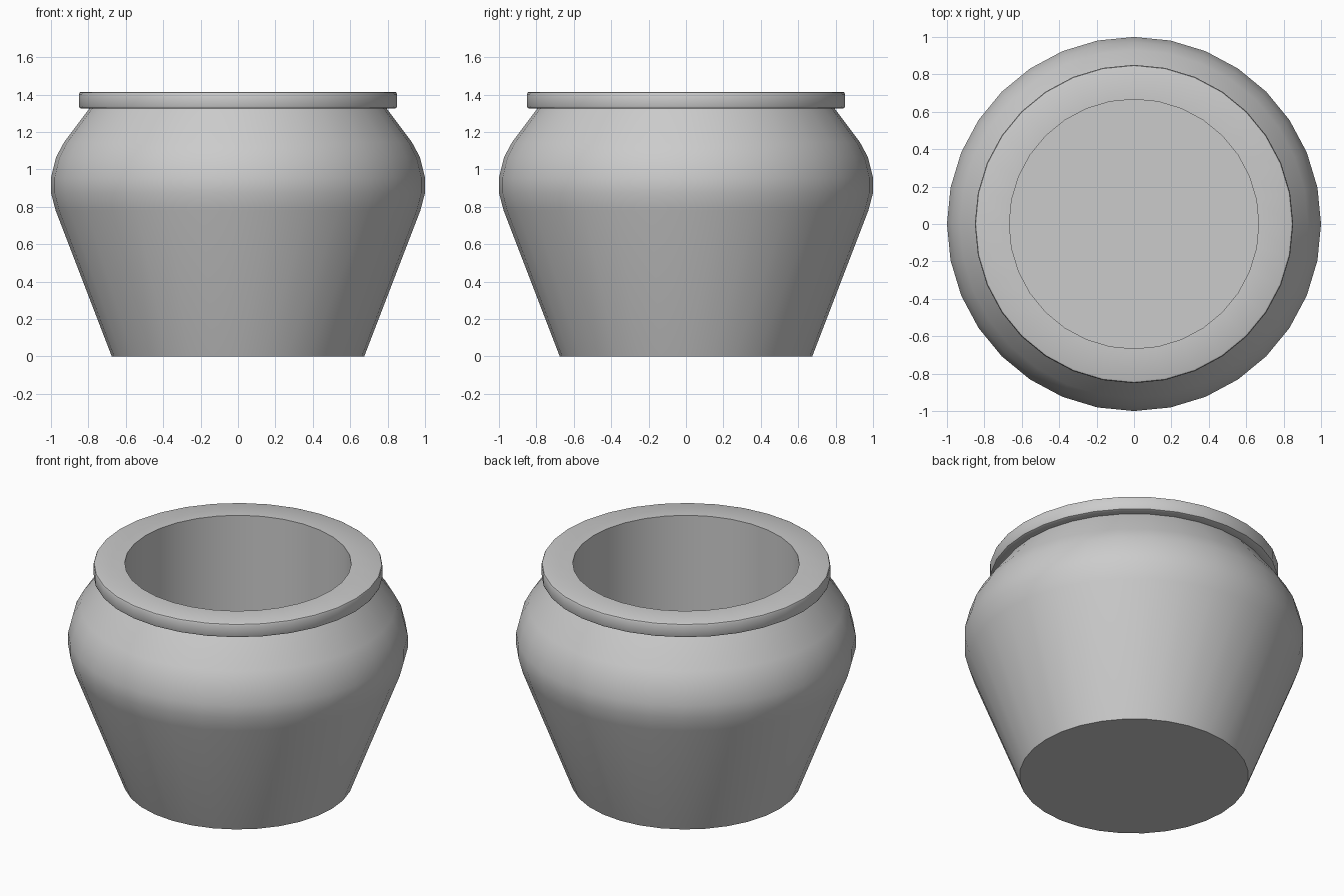
import bpy, bmesh, math

if "Cube" in bpy.data.objects:
    bpy.data.objects.remove(bpy.data.objects["Cube"])

SIDES = 32


def lathe(name, profile):
    """Spin an (r, z) profile around z; the ends are closed with flat caps."""
    bm = bmesh.new()
    rings = []
    for r, z in profile:
        rings.append([bm.verts.new((r * math.cos(2 * math.pi * i / SIDES),
                                    r * math.sin(2 * math.pi * i / SIDES), z))
                      for i in range(SIDES)])
    for a, b in zip(rings, rings[1:]):
        for i in range(SIDES):
            j = (i + 1) % SIDES
            bm.faces.new((a[i], a[j], b[j], b[i]))
    bm.faces.new(rings[0][::-1])
    bm.faces.new(rings[-1])
    bm.normal_update()
    mesh = bpy.data.meshes.new(name)
    bm.to_mesh(mesh)
    bm.free()
    obj = bpy.data.objects.new(name, mesh)
    bpy.context.collection.objects.link(obj)
    bpy.ops.object.select_all(action='DESELECT')
    obj.select_set(True)
    bpy.context.view_layer.objects.active = obj
    bpy.ops.object.shade_smooth_by_angle(angle=math.radians(35))
    return obj


# Tapered body with rounded shoulder
outer = [(0.675, 0), (0.975, 0.78), (1.0, 0.875), (1.0, 0.955),
         (0.973, 1.065), (0.93, 1.145), (0.795, 1.325)]
# Overhanging rim with softened corners
rim = [(0.838, 1.325), (0.847, 1.329), (0.851, 1.338),
       (0.851, 1.402), (0.847, 1.411), (0.838, 1.415)]
# Straight inner wall down to the floor
inner = [(0.667, 1.415), (0.667, 0.1)]

lathe("pot", outer + rim + inner)
